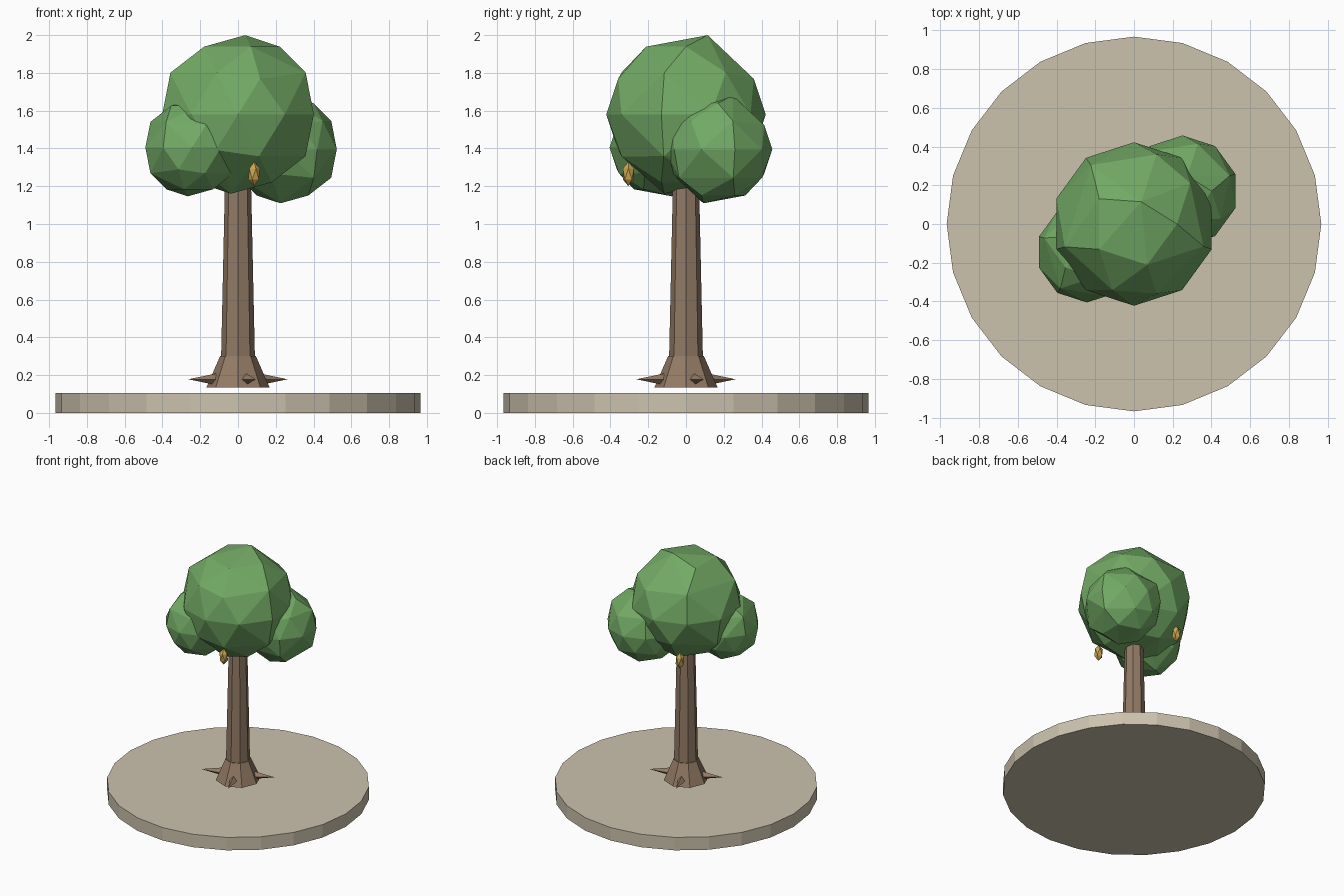
import bpy
import math
from mathutils import Vector

if "Cube" in bpy.data.objects:
    bpy.data.objects.remove(bpy.data.objects["Cube"])


def material(name, rgb):
    m = bpy.data.materials.new(name)
    m.diffuse_color = (*rgb, 1)
    m.use_nodes = True
    m.node_tree.nodes["Principled BSDF"].inputs["Base Color"].default_value = m.diffuse_color
    return m


SAND = material("pale_sand", (0.60, 0.54, 0.42))
BARK = material("brown_bark", (0.29, 0.195, 0.13))
LEAF = material("leaf_green", (0.17, 0.40, 0.13))
GOLD = material("fruit_gold", (0.60, 0.38, 0.08))


def finish(name, mat):
    ob = bpy.context.object
    ob.name = name
    ob.data.materials.append(mat)
    return ob


def tapered(name, sides, r1, r2, z1, z2, mat):
    bpy.ops.mesh.primitive_cone_add(vertices=sides, radius1=r1, radius2=r2,
                                    depth=z2 - z1, location=(0, 0, (z1 + z2) / 2))
    return finish(name, mat)


def ball(name, centre, radius, levels, mat):
    bpy.ops.mesh.primitive_ico_sphere_add(subdivisions=levels, radius=radius, location=centre)
    return finish(name, mat)


# Ground disc, trunk and flared foot
tapered("ground_disc", 24, 0.967, 0.967, 0, 0.105, SAND)
tapered("trunk", 8, 0.093, 0.066, 0.135, 1.36, BARK)
tapered("trunk_foot", 8, 0.167, 0.095, 0.135, 0.30, BARK)

# Four pointed roots
for i in range(4):
    a = math.radians(20 + 90 * i)
    d = Vector((math.cos(a), math.sin(a), 0))
    bpy.ops.mesh.primitive_cone_add(vertices=4, radius1=0.035, radius2=0, depth=0.18,
                                    location=d * 0.19 + Vector((0, 0, 0.178)))
    root = finish("root", BARK)
    root.rotation_euler = d.to_track_quat('Z', 'Y').to_euler()

# Leaf clusters, faceted and slightly irregular
for name, centre, radius in (("crown_main", (0, 0, 1.58), 0.422),
                             ("crown_left", (-0.243, -0.145, 1.405), 0.26),
                             ("crown_right", (0.25, 0.17, 1.395), 0.287)):
    crown = ball(name, centre, radius, 2, LEAF)
    dec = crown.modifiers.new("irregular_facets", 'DECIMATE')
    dec.ratio = 0.8

# Hanging fruits
for centre in ((0.085, -0.305, 1.265), (-0.155, 0.30, 1.25), (-0.30, 0.13, 1.425)):
    fruit = ball("fruit", centre, 0.035, 1, GOLD)
    fruit.scale.z = 1.85
